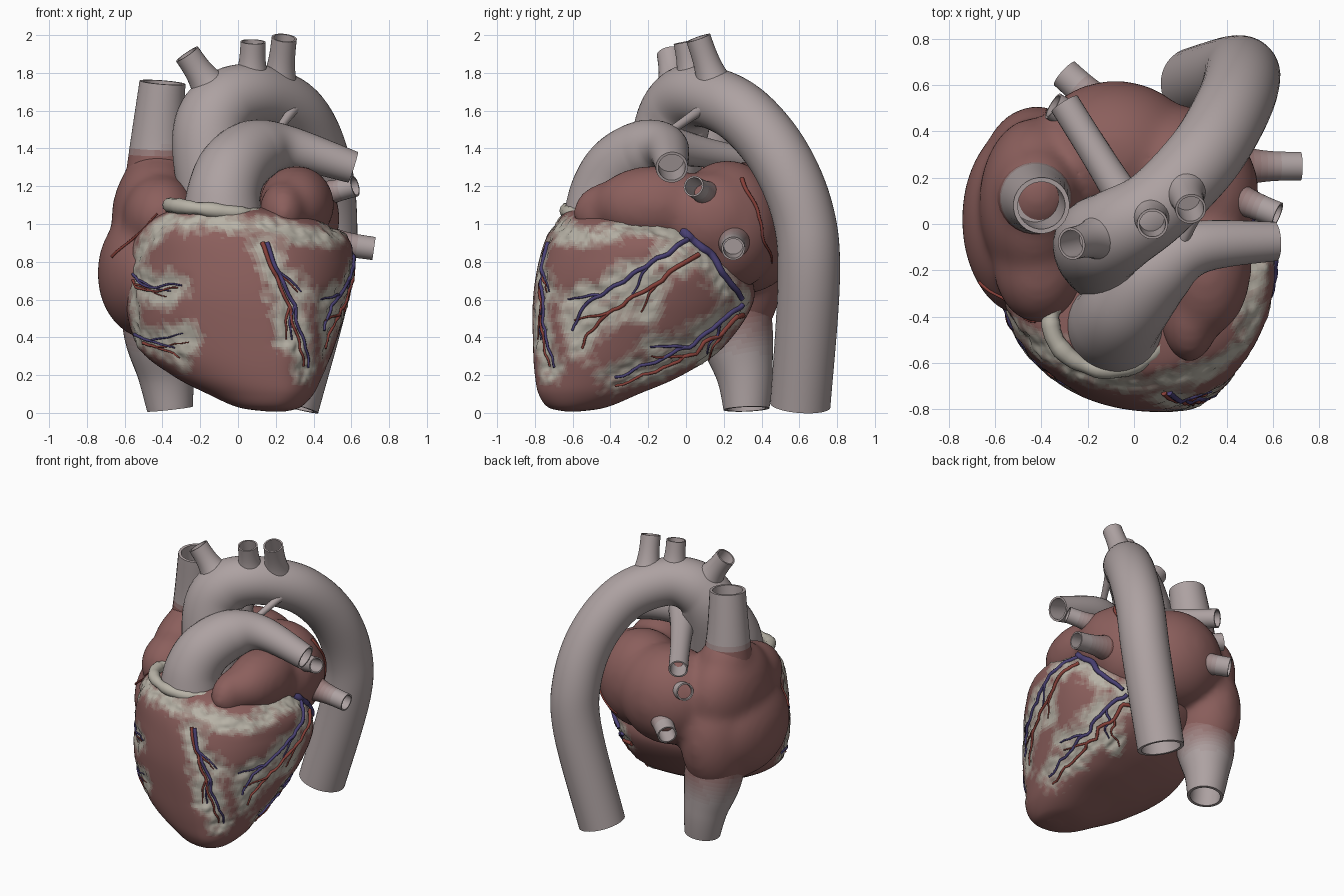
import bpy, bmesh
from math import sin, cos, pi, radians, exp
from mathutils import Vector, Matrix, noise
from mathutils.bvhtree import BVHTree
from mathutils.kdtree import KDTree

if "Cube" in bpy.data.objects:
    bpy.data.objects.remove(bpy.data.objects["Cube"])

MUSCLE, FAT, VESSEL = (.26, .115, .108), (.48, .45, .385), (.42, .36, .36)


def mat(name, c):
    m = bpy.data.materials.new(name)
    m.diffuse_color = (*c, 1)
    m.use_nodes = True
    m.node_tree.nodes["Principled BSDF"].inputs["Base Color"].default_value = m.diffuse_color
    return m


def ramp(name, a, b, n=9):
    return [mat(f"{name}_{i}", [p + (q - p) * i / (n - 1) for p, q in zip(a, b)]) for i in range(n)]


FATTY, FADE = ramp("muscle_to_fat", MUSCLE, FAT), ramp("muscle_to_vessel", MUSCLE, VESSEL)
RED, BLUE = [mat("artery_red", (.24, .05, .04))], [mat("vein_blue", (.065, .05, .17))]
GREY, PALE = FADE[-1:], FATTY[-1:]


def clamp(t):
    return max(0.0, min(1.0, t))


def spline(pts, n):
    """Catmull-Rom through points of any dimension."""
    P, out = [pts[0]] + list(pts) + [pts[-1]], []
    for i in range(1, len(P) - 2):
        for k in range(n):
            t = k / n
            out.append([.5 * (2 * b + (c - a) * t + (2 * a - 5 * b + 4 * c - d) * t * t
                              + (3 * b - a - 3 * c + d) * t ** 3)
                        for a, b, c, d in zip(*P[i - 1:i + 3])])
    return out + [list(pts[-1])]


def loft(name, rings, mats, paint=None, angle=50):
    """Skin equal-sized rings, cap the ends; paint(ring fraction, centre) picks a ramp step."""
    bm, S, last = bmesh.new(), len(rings[0]), len(mats) - 1
    vs = [[bm.verts.new(p) for p in r] for r in rings]
    for i, (a, b) in enumerate(zip(vs, vs[1:])):
        for j in range(S):
            f = bm.faces.new((a[j], a[(j + 1) % S], b[(j + 1) % S], b[j]))
            t = paint(i / (len(rings) - 1), f.calc_center_median()) if paint else 1
            f.material_index = round(clamp(t) * last)
    for r in (vs[0], vs[-1]):
        bm.faces.new(r).material_index = last
    bmesh.ops.recalc_face_normals(bm, faces=bm.faces)
    me = bpy.data.meshes.new(name)
    bm.to_mesh(me)
    bm.free()
    for m in mats:
        me.materials.append(m)
    me.shade_smooth()
    me.set_sharp_from_angle(angle=radians(angle))
    ob = bpy.data.objects.new(name, me)
    bpy.context.collection.objects.link(ob)
    return ob


def tube(name, s, mats, sides=28, hollow=.15, paint=None):
    """Tube along dense (x, y, z, radius) samples, with an open bore at its far end."""
    P = [Vector(p[:3]) for p in s]
    nrm, rings = None, []

    def ring(c, r):
        return [c + (nrm * cos(2 * pi * j / sides) + v * sin(2 * pi * j / sides)) * r for j in range(sides)]
    for i, p in enumerate(P):
        t = (P[min(i + 1, len(P) - 1)] - P[max(i - 1, 0)]).normalized()
        nrm = t.orthogonal() if nrm is None else nrm - t * nrm.dot(t)
        nrm.normalize()
        v = t.cross(nrm)
        rings.append(ring(p, s[i][3]))
    if hollow:
        r = s[-1][3] * .84
        rings += [ring(P[-1], r), ring(P[-1] - t * hollow, r)]
    return loft(name, rings, mats, paint)


def stub(name, root, tip, r, mats=GREY, flare=1.0, paint=None):
    """Straight vessel that widens smoothly into its root."""
    a, b = Vector(root), Vector(tip)
    tube(name, [(*a.lerp(b, k / 14), r * (1 + flare * (1 - k / 14) ** 3)) for k in range(15)], mats, paint=paint)


# Ventricles: slices of (z, centre x, centre y, left, right, front, back)
slices = [(.008, .2, -.6, .15, .25, -.64, -.56), (.03, .2, -.58, 0, .33, -.73, -.42), (.1, .22, -.5, -.16, .4, -.78, -.25),
          (.2, .2, -.42, -.35, .45, -.8, -.02), (.35, .18, -.3, -.53, .51, -.81, .2),
          (.6, .1, -.17, -.6, .59, -.81, .36), (.8, .05, -.12, -.6, .62, -.78, .3),
          (.95, -.02, -.22, -.54, .56, -.73, .18), (1.05, -.06, -.32, -.42, .34, -.66, .05),
          (1.1, -.08, -.38, -.2, .05, -.55, -.2)]
rings = []
for z, cx, cy, l, r, f, b in spline(slices, 13):
    ring = []
    for j in range(180):
        c, s = cos(pi * j / 90), sin(pi * j / 90)
        ring.append(Vector((cx + ((r if c > 0 else l) - cx) * abs(c) ** .95 * (1 if c > 0 else -1) * (1 if c > 0 else -1),
                            cy + ((b if s > 0 else f) - cy) * abs(s) ** .95, max(z, .006))))
    rings.append(ring)
ventricles = loft("ventricles", rings, FATTY, angle=80)


# Surface vessels: drawn in the front (x, z) or right (y, z) view, with side twigs grown by rule
coronary = []


def vessel(name, view, rad, m, pts, twigs=0):
    line = spline([Vector(p) for p in pts], 12)
    coronary.append((name, view, rad, m, line))
    for k in range(twigs):
        i = int(len(line) * (k + 1) / (twigs + 1.6))
        p = Vector(line[i])
        d = Vector(line[i + 2]) - p
        d = (Matrix.Rotation((-1) ** k * .5, 2) @ d).normalized()
        coronary.append((f"{name}_twig_{k + 1}", view, rad * .65, m, [p + d * .018 * q for q in range(11)]))


def pair(name, view, rad, pts, shift, twigs):
    """A blue vein with a red artery running beside it."""
    vessel(name + "_vein", view, rad * .85, BLUE, pts, twigs)
    vessel(name + "_artery", view, rad * .8, RED, [Vector(p) + Vector(shift) for p in pts], twigs)


pair("anterior", "F", .016, [(.15, .9), (.22, .72), (.32, .48), (.37, .25)], (-.025, 0), 2)
pair("marginal_upper", "F", .012, [(-.57, .79), (-.5, .67), (-.3, .68)], (-.02, -.02), 1)
pair("marginal_lower", "F", .011, [(-.54, .42), (-.34, .34)], (.03, -.04), 1)
pair("left", "R", .017, [(.03, .93), (-.25, .75), (-.52, .56), (-.6, .43)], (.04, -.09), 2)
pair("posterior", "R", .018, [(.3, .58), (.02, .36), (-.38, .19)], (0, -.05), 2)
vessel("great_vein", "R", .03, BLUE, [(-.02, .95), (.1, .86), (.3, .6)])
fat_only = [("F", [(-.36, 1.03), (.12, 1.0), (.45, .93)]), ("F", [(-.42, 1.0), (-.57, .75), (-.53, .45)]),
            ("R", [(-.45, .95), (-.15, .98), (.3, .6)])]


def surface(ob):
    me = ob.data
    return BVHTree.FromPolygons([v.co for v in me.vertices], [p.vertices for p in me.polygons])


def project(tree, view, line):
    out = []
    for a, b in line:
        o, d = (Vector((a, -3, b)), Vector((0, 1, 0))) if view == "F" else (Vector((3, a, b)), Vector((-1, 0, 0)))
        w = noise.noise_vector(o * 11) * .022
        hit, n, _, _ = tree.ray_cast(o + w, d)
        if hit:
            out.append((hit, n if n.dot(d) < 0 else -n))
    return out


def lay(tree, name, view, rad, m, line):
    hits = project(tree, view, line)
    k = max(len(hits) - 1, 1)
    if len(hits) > 2:
        tube(name, [(*(p + n * rad * .3), rad * (1 - .55 * i / k)) for i, (p, n) in enumerate(hits)], m, 8, 0)


# Fat and grooves follow the surface vessels
base = surface(ventricles)
lines = [(c[1], c[4]) for c in coronary] + [(v, spline(p, 12)) for v, p in fat_only]
marks = [p for v, line in lines for p, _ in project(base, v, line)]
kd = KDTree(len(marks))
for i, p in enumerate(marks):
    kd.insert(p, i)
kd.balance()


def fat(co):
    return clamp((.1 - kd.find(co)[2] + .055 * noise.noise(co * 9) + .04 * noise.noise(co * 26)) / .075)


me = ventricles.data
normals = [v.normal.copy() for v in me.vertices]
for v, n in zip(me.vertices, normals):
    if .05 < v.co.z < 1.08:
        d = kd.find(v.co)[2]
        v.co += n * (fat(v.co) * .013 * noise.noise(v.co * 24) - .014 * exp(-(d / .05) ** 2))
for p in me.polygons:
    p.material_index = round(fat(p.center) * (len(FATTY) - 1))
tree = surface(ventricles)
for c in coronary:
    lay(tree, *c)

# Atria: blended ellipsoids of (centre, radii)
blobs = [((-.47, .02, .74), (.275, .42, .35)), ((-.43, .09, 1.03), (.24, .37, .34)), ((-.41, -.17, 1.04), (.2, .26, .22)),
         ((-.42, .13, 1.2), (.19, .21, .24)), ((-.42, .22, .72), (.24, .29, .4)),
         ((-.08, .31, .98), (.36, .31, .35)), ((.2, .22, .99), (.31, .29, .35)), ((.34, .14, 1.03), (.2, .26, .25)),
         ((.31, -.17, 1.1), (.2, .32, .21)), ((.24, -.38, 1.06), (.13, .22, .17))]
bm = bmesh.new()
for c, r in blobs:
    bmesh.ops.create_icosphere(bm, subdivisions=4, radius=1, matrix=Matrix.Translation(c) @ Matrix.Diagonal((*r, 1)))
me = bpy.data.meshes.new("atria")
bm.to_mesh(me)
bm.free()
atria = bpy.data.objects.new("atria", me)
bpy.context.collection.objects.link(atria)
rm = atria.modifiers.new("blend", "REMESH")
rm.mode, rm.voxel_size = "VOXEL", .022
sm = atria.modifiers.new("soften", "SMOOTH")
sm.factor, sm.iterations = .5, 24
me = bpy.data.meshes.new_from_object(atria.evaluated_get(bpy.context.evaluated_depsgraph_get()))
atria.modifiers.clear()
atria.data = me
me.materials.clear()
me.materials.append(FADE[0])
me.shade_smooth()
tree = surface(atria)
lay(tree, "left_atrial_artery", "R", .012, RED, spline([(.3, 1.23), (.38, 1.05), (.45, .8)], 12))
lay(tree, "right_atrial_artery", "F", .009, RED, spline([(-.66, .82), (-.42, 1.05)], 12))

# Great vessels
tube("aorta", spline([(-.1, -.17, 1, .19), (-.15, -.09, 1.45, .2), (-.07, -.03, 1.63, .185), (.1, .08, 1.68, .165),
                      (.3, .29, 1.59, .165), (.42, .49, 1.36, .165), (.465, .62, 1.05, .165),
                      (.44, .65, .7, .165), (.27, .605, .04, .16)], 8), GREY, 36)
tube("pulmonary_trunk", spline([(-.08, -.44, .98, .22), (-.075, -.42, 1.16, .195), (-.02, -.34, 1.3, .185), (.1, -.2, 1.39, .165),
                                (.28, -.1, 1.4, .115), (.61, -.075, 1.3, .085)], 10), GREY, 36)
stub("right_pulmonary_artery", (.1, -.12, 1.42), (-.3, .52, 1.3), .066, flare=.7)
stub("ligament", (.33, .16, 1.66), (.2, -.1, 1.48), .022)
stub("arch_branch_1", (-.12, -.05, 1.68), (-.27, -.085, 1.9), .07)
stub("arch_branch_2", (.07, .05, 1.71), (.08, 0, 1.965), .067)
stub("arch_branch_3", (.21, .17, 1.68), (.245, .065, 1.985), .067)

# Venae cavae and pulmonary veins fade from atrium red to vessel grey
tube("upper_vena_cava", spline([(-.42, .12, 1.1, .2), (-.425, .11, 1.4, .15), (-.4, .08, 1.75, .122)], 10),
     FADE, hollow=.35, paint=lambda t, c: (c.z - 1.36) / .05)
tube("lower_vena_cava", spline([(-.42, .2, .8, .2), (-.41, .26, .45, .2), (-.38, .31, .2, .15),
                                (-.36, .32, .02, .122)], 10), FADE, 36, paint=lambda t, c: (.55 - c.z) / .25)
for name, root, tip, r in (("left_top", (.3, .17, 1.12), (.62, .04, 1.2), .056),
                           ("left_bottom", (.3, .25, .93), (.72, .25, .87), .062),
                           ("right_top", (-.05, .33, 1.06), (-.35, .51, 1.14), .062),
                           ("right_bottom", (0, .38, .95), (-.3, .65, .86), .068)):
    stub(f"pulmonary_vein_{name}", root, tip, r, FADE, 1.9, lambda t, c: (t - .3) / .4)

# Fat collar round the pulmonary root
ring = []
for i in range(61):
    d = Vector((cos(2 * pi * i / 60), sin(2 * pi * i / 60), 0))
    k = noise.noise(d * 4)
    ring.append((-.11 + .25 * d.x, -.42 + .21 * d.y, 1.07 - .03 * d.x, .04 + .014 * k))
tube("pulmonary_fat_collar", ring, PALE, 12, 0)
